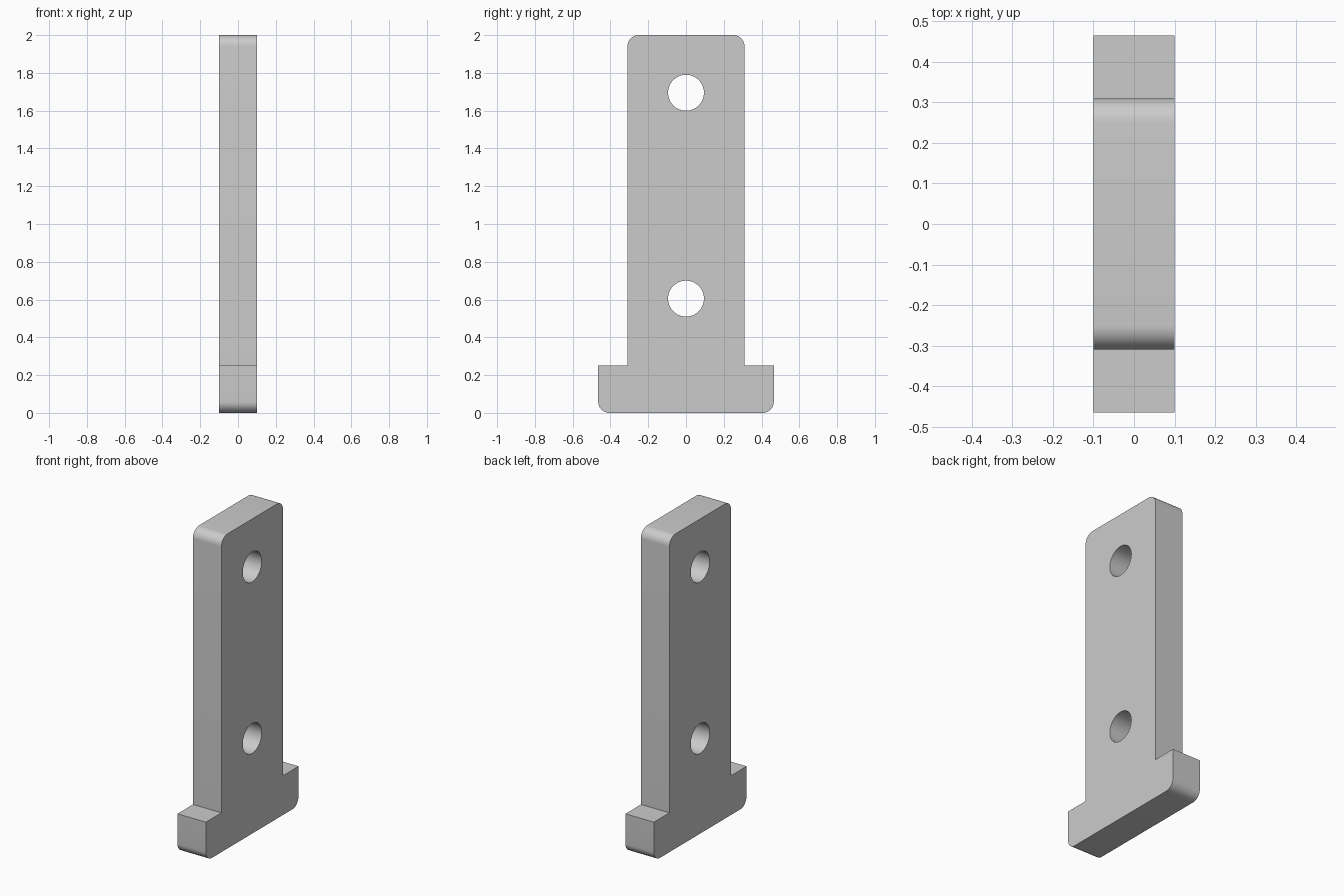
import bpy, bmesh, math

cube = bpy.data.objects.get("Cube")
if cube:
    bpy.data.objects.remove(cube, do_unlink=True)

THICK = 0.2
STEM, FOOT = 0.31, 0.465      # half widths
FOOT_TOP, HEIGHT = 0.25, 2.0
FILLET = 0.06
HOLE_R = 0.095

grey = bpy.data.materials.new("light grey")
grey.use_nodes = True
colour = (0.6, 0.6, 0.6, 1)
grey.diffuse_color = colour
grey.node_tree.nodes["Principled BSDF"].inputs["Base Color"].default_value = colour

# Plate outline: tall stem on a wider foot, mirrored about y = 0
half = [(FOOT, 0), (FOOT, FOOT_TOP), (STEM, FOOT_TOP), (STEM, HEIGHT)]
outline = half + [(-y, z) for y, z in reversed(half)]

bm = bmesh.new()
face = bm.faces.new([bm.verts.new((-THICK / 2, y, z)) for y, z in outline])
# Round the top and bottom corners
corners = [v for v in bm.verts if v.co.z in (0, HEIGHT)]
bmesh.ops.bevel(bm, geom=corners, offset=FILLET, segments=10,
                profile=0.5, affect='VERTICES')
# Give the plate its thickness
out = bmesh.ops.extrude_face_region(bm, geom=bm.faces[:])
bmesh.ops.translate(bm, vec=(THICK, 0, 0),
                    verts=[g for g in out["geom"] if isinstance(g, bmesh.types.BMVert)])
bmesh.ops.recalc_face_normals(bm, faces=bm.faces[:])
mesh = bpy.data.meshes.new("mounting_plate")
bm.to_mesh(mesh)
bm.free()
mesh.materials.append(grey)
plate = bpy.data.objects.new("mounting_plate", mesh)
bpy.context.collection.objects.link(plate)

# Drill the two through holes
for name, z in (("lower_hole_cutter", 0.605), ("upper_hole_cutter", 1.695)):
    bpy.ops.mesh.primitive_cylinder_add(vertices=64, radius=HOLE_R, depth=THICK * 2,
                                        location=(0, 0, z),
                                        rotation=(0, math.pi / 2, 0))
    cutter = bpy.context.object
    cutter.name = name
    cutter.hide_render = True
    cutter.data.materials.append(grey)
    cut = plate.modifiers.new(name, 'BOOLEAN')
    cut.operation = 'DIFFERENCE'
    cut.solver = 'EXACT'
    cut.object = cutter
    bpy.ops.object.select_all(action='DESELECT')
    plate.select_set(True)
    bpy.context.view_layer.objects.active = plate
    bpy.ops.object.modifier_apply(modifier=cut.name)
    bpy.data.objects.remove(cutter, do_unlink=True)

# Smooth fillets and hole walls, keeping the rims crisp
bpy.ops.object.shade_smooth_by_angle(angle=math.radians(30))
